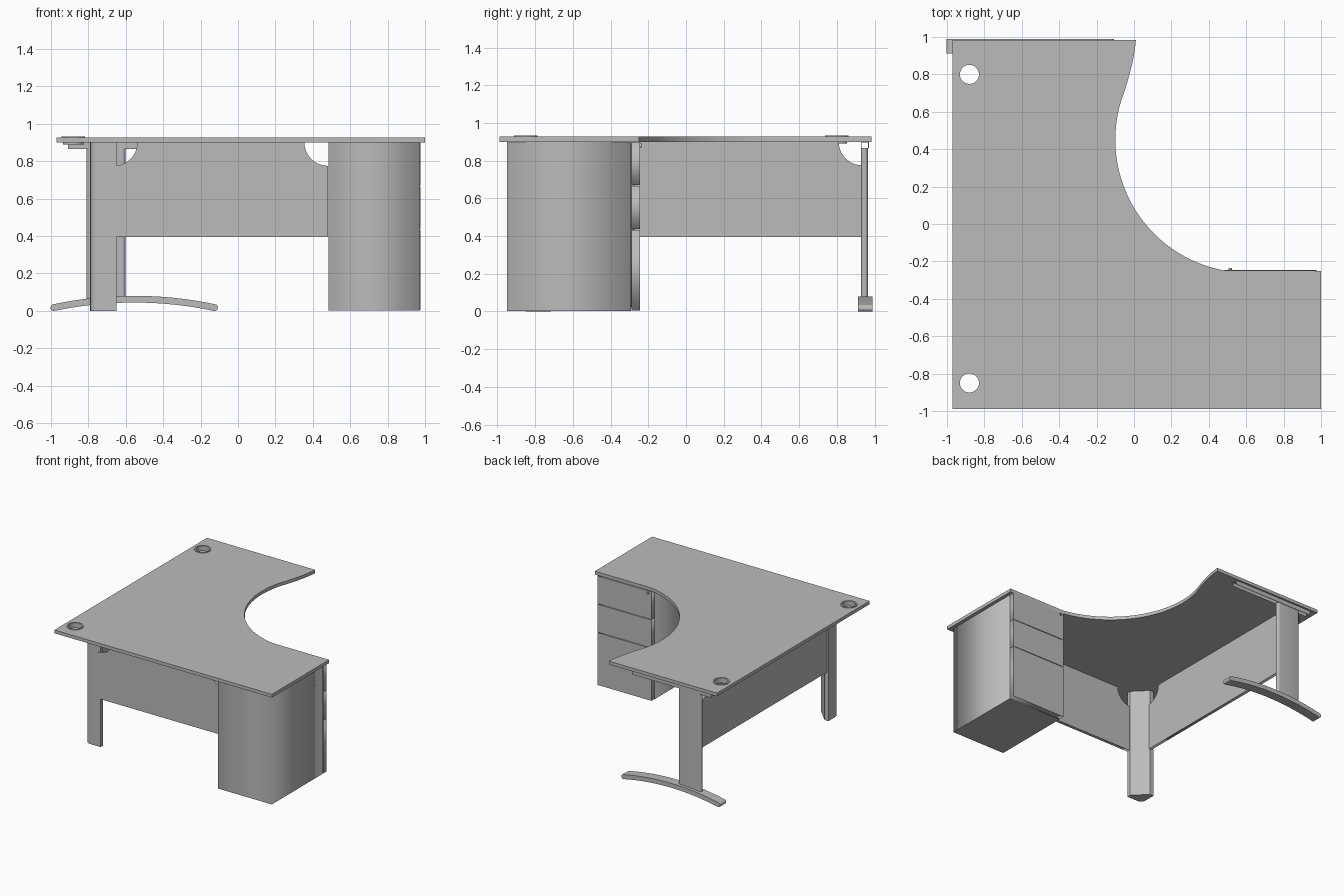
import bpy, bmesh, math
from mathutils import Vector

cube = bpy.data.objects.get("Cube")
if cube:
    bpy.data.objects.remove(cube, do_unlink=True)


def material(name, value):
    m = bpy.data.materials.new(name)
    m.use_nodes = True
    colour = (value, value, value, 1)
    m.diffuse_color = colour
    m.node_tree.nodes["Principled BSDF"].inputs["Base Color"].default_value = colour
    return m


GREY = material("office grey", 0.5)


def arc(cx, cy, r, start, end, steps=10):
    angles = [math.radians(start + (end - start) * i / steps) for i in range(steps + 1)]
    return [(cx + r * math.cos(a), cy + r * math.sin(a)) for a in angles]


def circle(cx, cy, r, steps=32):
    return arc(cx, cy, r, 0, 360, steps)[:-1]


def rect(u0, u1, v0, v1):
    return [(u0, v0), (u1, v0), (u1, v1), (u0, v1)]


def slab(name, loops, axis, lo, hi, smooth=False):
    """Extrude filled 2D loops (later ones are holes) along an axis from lo to hi."""
    curve = bpy.data.curves.new(name, 'CURVE')
    curve.dimensions = '2D'
    curve.fill_mode = 'BOTH'
    curve.extrude = (hi - lo) / 2
    for loop in loops:
        spline = curve.splines.new('POLY')
        spline.points.add(len(loop) - 1)
        for p, (u, v) in zip(spline.points, loop):
            p.co = (u, v, 0, 1)
        spline.use_cyclic_u = True
    temp = bpy.data.objects.new(name + "_profile", curve)
    bpy.context.collection.objects.link(temp)
    bpy.context.view_layer.update()
    mesh = bpy.data.meshes.new_from_object(
        temp.evaluated_get(bpy.context.evaluated_depsgraph_get()))
    bpy.data.objects.remove(temp, do_unlink=True)

    mid = (lo + hi) / 2
    place = {'X': lambda c: (c.z + mid, c.x, c.y),
             'Y': lambda c: (c.x, c.z + mid, c.y),
             'Z': lambda c: (c.x, c.y, c.z + mid)}[axis]
    for v in mesh.vertices:
        v.co = Vector(place(v.co.copy()))
    bm = bmesh.new()
    bm.from_mesh(mesh)
    bmesh.ops.remove_doubles(bm, verts=bm.verts, dist=1e-5)
    bmesh.ops.recalc_face_normals(bm, faces=bm.faces)
    bm.to_mesh(mesh)
    bm.free()
    mesh.materials.clear()
    mesh.materials.append(GREY)
    obj = bpy.data.objects.new(name, mesh)
    bpy.context.collection.objects.link(obj)
    if smooth:
        bpy.ops.object.select_all(action='DESELECT')
        obj.select_set(True)
        bpy.context.view_layer.objects.active = obj
        bpy.ops.object.shade_smooth_by_angle(angle=math.radians(30))
    return obj


UNDER, TOP = 0.9, 0.927

# Desktop with a sweeping inner edge and two cable holes
sweep = arc(0.61, 0.45, 0.71, 260, 163, 36)
start, ctrl, end = Vector(sweep[-1]), Vector((0.0, 0.85)), Vector((0.01, 0.985))
tail = [tuple(start * (1 - t) ** 2 + ctrl * 2 * t * (1 - t) + end * t * t)
        for t in [i / 10 for i in range(1, 11)]]
outline = [(-0.97, 0.985), (-0.97, -0.99), (1, -0.99), (1, -0.25)] + sweep + tail
grommets = {"back": (-0.88, 0.8), "front": (-0.88, -0.85)}
slab("desktop", [outline] + [circle(x, y, 0.055) for x, y in grommets.values()],
     'Z', UNDER, TOP, True)

# Cable grommets: a sleeve with a raised rim
for where, (x, y) in grommets.items():
    slab(where + "_grommet_rim", [circle(x, y, 0.063), circle(x, y, 0.051)],
         'Z', TOP, TOP + 0.006, True)
    slab(where + "_grommet_sleeve", [circle(x, y, 0.055), circle(x, y, 0.051)],
         'Z', UNDER - 0.01, TOP, True)


# Modesty panels with quarter-round notches in the upper corners
def notched(u0, u1, r=0.125):
    return ([(u0, 0.395), (u1, 0.395)] + arc(u1, UNDER, r, 270, 180)
            + arc(u0, UNDER, r, 360, 270))


slab("front_panel", [notched(-0.663, 0.48)], 'Y', -0.855, -0.83)
slab("side_panel", [notched(-0.735, 0.935)], 'X', -0.775, -0.75)

# Corner leg with a rounded outer corner and a diagonal inner face
leg = ([(-0.65, -0.85)] + arc(-0.745, -0.805, 0.045, 270, 180)
       + [(-0.79, -0.715), (-0.755, -0.715), (-0.65, -0.82)])
slab("corner_leg", [leg], 'Z', 0, UNDER, True)

# Pedestal and its drawer fronts
slab("pedestal", [rect(0.485, 0.972, -0.95, -0.292)], 'Z', 0.002, UNDER)
gap = 0.005
for name, z0, z1 in (("lower", 0.002, 0.435), ("middle", 0.435, 0.668), ("upper", 0.668, UNDER)):
    slab(name + "_drawer_front", [rect(0.485, 0.975, z0 + gap / 2, z1 - gap / 2)],
         'Y', -0.288, -0.245)
slab("drawer_core", [rect(0.5, 0.96, 0.02, 0.89)], 'Y', -0.3, -0.27)
slab("drawer_lock", [circle(0.515, 0.88, 0.01, 16)], 'Y', -0.25, -0.235, True)

# End leg: a rounded upright under an open channel
r = 0.018
upright = arc(-0.81 + r, 0.947, r, 270, 90) + arc(-0.602 - r, 0.947, r, 90, -90)
slab("end_upright", [upright], 'Z', 0.05, 0.868, True)
for name, y in (("inner", 0.928), ("outer", 0.966)):
    slab(name + "_channel_wall", [rect(-0.91, -0.19, 0.866, UNDER)], 'Y', y, y + 0.004)
slab("channel_top", [rect(-0.91, -0.19, 0.93, 0.968)], 'Z', UNDER - 0.004, UNDER)

# Arched foot with rounded ends
cx, half, rise, thick = -0.555, 0.43, 0.045, 0.036
R = (half * half + rise * rise) / (2 * rise)
cz = 0.062 - R
a = math.degrees(math.asin(half / R))
left, right = [(cx + s * half, 0.062 - rise) for s in (-1, 1)]
foot = (arc(cx, cz, R + thick / 2, 90 + a, 90 - a, 24)
        + arc(*right, thick / 2, 90 - a, -90 - a, 8)[1:-1]
        + arc(cx, cz, R - thick / 2, 90 - a, 90 + a, 24)
        + arc(*left, thick / 2, 270 + a, 90 + a, 8)[1:-1])
slab("arched_foot", [foot], 'Y', 0.912, 0.99, True)
